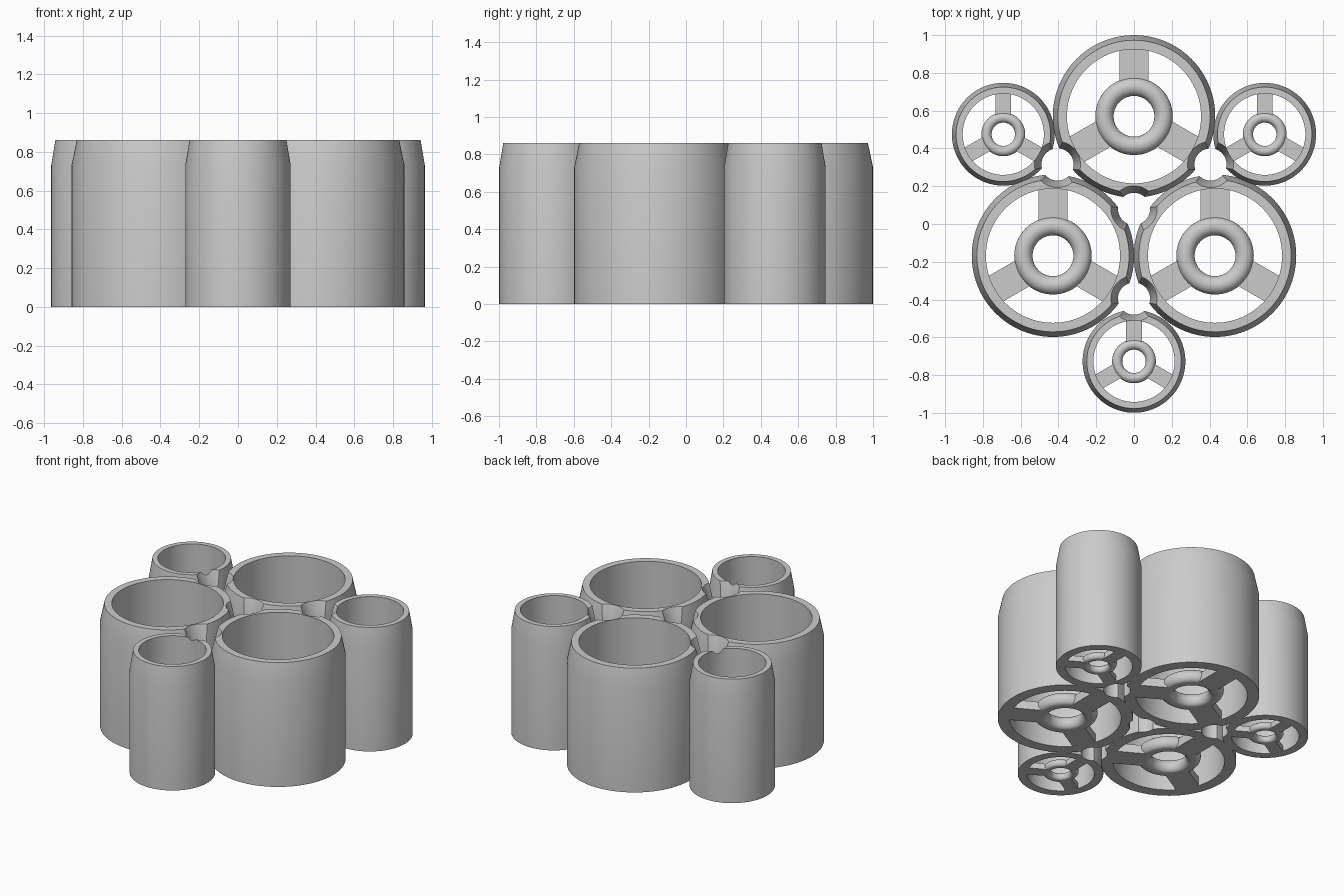
import bpy, bmesh
from math import pi, sin, cos, radians
from mathutils import Matrix, Vector

cube = bpy.data.objects.get("Cube")
if cube:
    bpy.data.objects.remove(cube, do_unlink=True)

HEIGHT = 0.86
grey = bpy.data.materials.new("plain_grey")
grey.use_nodes = True
grey.diffuse_color = (0.6, 0.6, 0.6, 1)
grey.node_tree.nodes["Principled BSDF"].inputs["Base Color"].default_value = (0.6, 0.6, 0.6, 1)


def finish(name, bm):
    bmesh.ops.recalc_face_normals(bm, faces=bm.faces)
    mesh = bpy.data.meshes.new(name)
    bm.to_mesh(mesh)
    bm.free()
    mesh.materials.append(grey)
    obj = bpy.data.objects.new(name, mesh)
    bpy.context.collection.objects.link(obj)
    return obj


def lathe(name, profile, centre, steps=96, ring=True):
    """Spin a closed (radius, z) outline; solid shapes are capped."""
    bm = bmesh.new()
    loops = []
    for r, z in profile:
        loops.append([bm.verts.new((centre[0] + r * cos(2 * pi * i / steps),
                                    centre[1] + r * sin(2 * pi * i / steps), z))
                      for i in range(steps)])
    pairs = list(zip(loops, loops[1:]))
    if ring:
        pairs.append((loops[-1], loops[0]))
    else:
        bm.faces.new(loops[0])
        bm.faces.new(loops[-1])
    for a, b in pairs:
        for i in range(steps):
            j = (i + 1) % steps
            bm.faces.new((a[i], a[j], b[j], b[i]))
    return finish(name, bm)


def smooth(obj):
    bpy.ops.object.select_all(action='DESELECT')
    obj.select_set(True)
    bpy.context.view_layer.objects.active = obj
    bpy.ops.object.shade_smooth_by_angle(angle=radians(30))


# Drill shapes: straight bore with a flared mouth at the top
cutters = []
for x, y in [(0, 0.08), (0, -0.395), (-0.405, 0.315), (0.405, 0.315)]:
    cutter = lathe("gap_drill", [(0.085, -0.1), (0.085, 0.74), (0.122, HEIGHT), (0.122, 1.0)],
                   (x, y), 64, False)
    cutter.hide_render = True
    cutters.append(cutter)


def tube(name, centre, outer, inner, lip):
    """Open tube, tapered at the top, notched by the drills that reach it."""
    wall = lathe(name, [(outer, 0), (outer, 0.73), (lip, HEIGHT), (inner, HEIGHT), (inner, 0)], centre)
    for cutter in cutters:
        mid = sum((v.co for v in cutter.data.vertices), Vector()) / len(cutter.data.vertices)
        if (mid.xy - Vector(centre)).length < outer + 0.12:
            mod = wall.modifiers.new("notch", 'BOOLEAN')
            mod.operation = 'DIFFERENCE'
            mod.solver = 'EXACT'
            mod.object = cutter
    graph = bpy.context.evaluated_depsgraph_get()
    mesh = bpy.data.meshes.new_from_object(wall.evaluated_get(graph))
    wall.modifiers.clear()
    wall.data = mesh
    smooth(wall)


def wheel(name, centre, inner, hub, bore, width, spoke_height):
    """Rounded hub held by three spokes at the bottom of a tube."""
    mid, minor = (hub + bore) / 2, (hub - bore) / 2
    outline = [(mid + minor * cos(a), max(0, minor * 0.9 + minor * sin(a)))
               for a in [2 * pi * k / 24 for k in range(24)]]
    smooth(lathe(name + "_hub", outline, centre, 64))
    bm = bmesh.new()
    start, end = mid, inner + 0.01
    for k in range(3):
        m = (Matrix.Translation((centre[0], centre[1], spoke_height / 2))
             @ Matrix.Rotation(pi / 2 + k * 2 * pi / 3, 4, 'Z')
             @ Matrix.Translation(((start + end) / 2, 0, 0))
             @ Matrix.Diagonal((end - start, width, spoke_height, 1)))
        bmesh.ops.create_cube(bm, size=1, matrix=m)
    finish(name + "_spokes", bm)


# Three large tubes in a triangle
for label, c in [("back", (0, 0.57)), ("left", (0.429, -0.168)), ("right", (-0.429, -0.168))]:
    tube(label + "_large_tube", c, 0.43, 0.355, 0.403)
    wheel(label + "_large", c, 0.355, 0.205, 0.108, 0.155, 0.06)

# Three small tubes nested between them
for label, c in [("front", (0, -0.727)), ("left", (0.692, 0.475)), ("right", (-0.692, 0.475))]:
    tube(label + "_small_tube", c, 0.272, 0.215, 0.25)
    wheel(label + "_small", c, 0.215, 0.116, 0.062, 0.083, 0.04)

for cutter in cutters:
    bpy.data.objects.remove(cutter, do_unlink=True)
